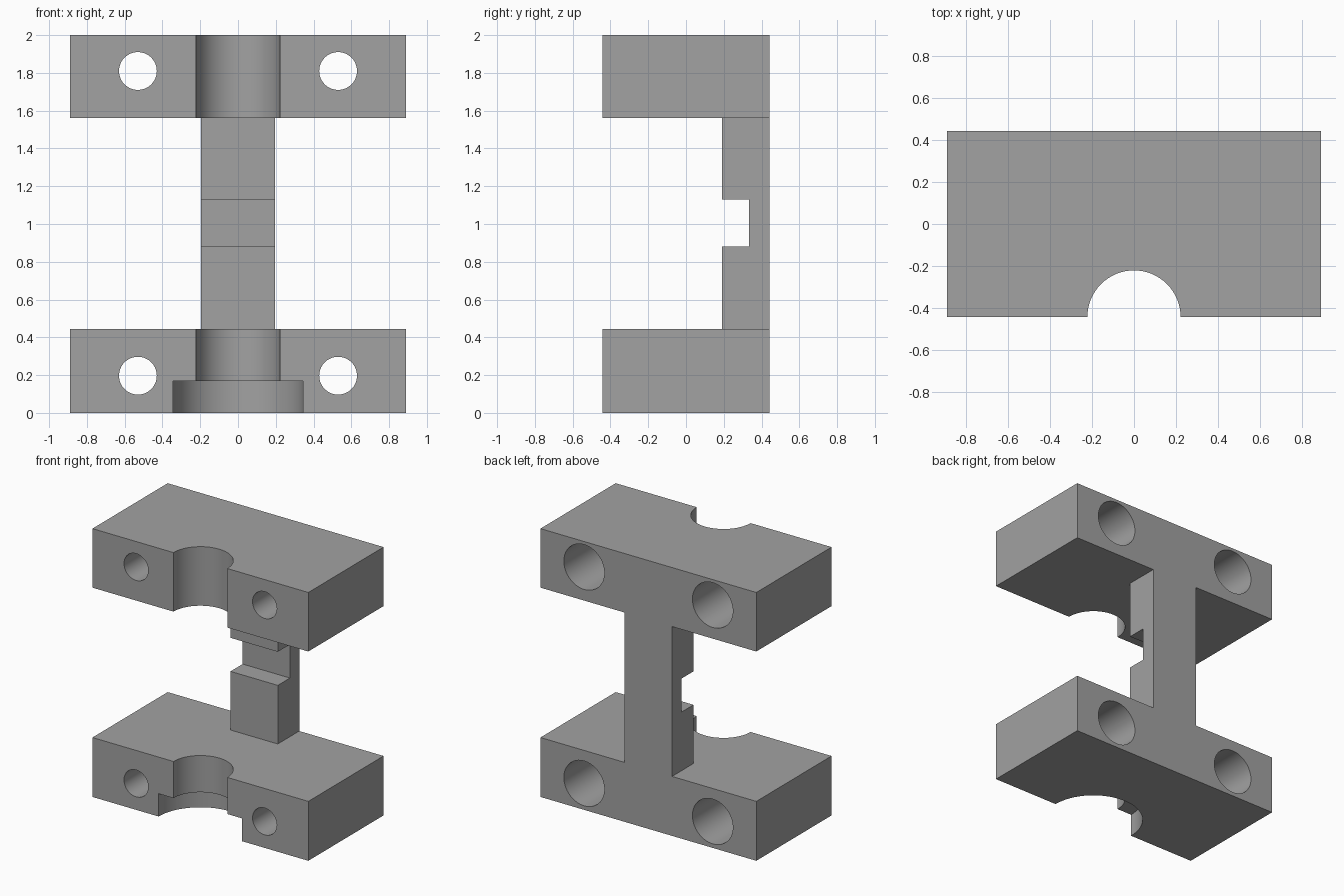
import bpy, bmesh, math
from mathutils import Matrix

if "Cube" in bpy.data.objects:
    bpy.data.objects.remove(bpy.data.objects["Cube"])

W, D, H = 0.89, 0.443, 2.0           # half width, half depth, height
CLAMP = 0.443                        # clamp block height
WEB, WEB_FRONT = 0.195, 0.19         # web half width and front plane

grey = bpy.data.materials.new("plain grey")
grey.use_nodes = True
colour = (0.36, 0.36, 0.36, 1)
grey.diffuse_color = colour
grey.node_tree.nodes["Principled BSDF"].inputs["Base Color"].default_value = colour


def finish(name, bm):
    bmesh.ops.recalc_face_normals(bm, faces=bm.faces)
    mesh = bpy.data.meshes.new(name)
    bm.to_mesh(mesh)
    bm.free()
    mesh.materials.append(grey)
    obj = bpy.data.objects.new(name, mesh)
    bpy.context.collection.objects.link(obj)
    return obj


def prism(name, outline, z0, z1):
    """Extrude an xy outline from z0 to z1."""
    bm = bmesh.new()
    face = bm.faces.new([bm.verts.new((x, y, z0)) for x, y in outline])
    top = bmesh.ops.extrude_face_region(bm, geom=[face])["geom"]
    verts = [v for v in top if isinstance(v, bmesh.types.BMVert)]
    bmesh.ops.translate(bm, verts=verts, vec=(0, 0, z1 - z0))
    return finish(name, bm)


def rect(x0, x1, y0, y1):
    return [(x0, y0), (x1, y0), (x1, y1), (x0, y1)]


def stepped_rod(name, steps, matrix, n=64):
    """Solid of revolution about z through (radius, z) points."""
    bm = bmesh.new()
    rings = []
    for r, z in steps:
        rings.append([bm.verts.new((r * math.cos(2 * math.pi * i / n),
                                    r * math.sin(2 * math.pi * i / n), z)) for i in range(n)])
    for a, b in zip(rings, rings[1:]):
        for i in range(n):
            j = (i + 1) % n
            bm.faces.new((a[i], a[j], b[j], b[i]))
    bm.faces.new(rings[0])
    bm.faces.new(rings[-1])
    bmesh.ops.transform(bm, matrix=matrix, verts=bm.verts)
    return finish(name, bm)


body = prism("clamp_bracket", rect(-W, W, -D, D), 0, H)
cutters = []

# Space around the central web, between the two clamp blocks
cutters.append(prism("web_cutter", [(-1, -1), (1, -1), (1, 1), (WEB, 1), (WEB, WEB_FRONT),
                                    (-WEB, WEB_FRONT), (-WEB, 1), (-1, 1)], CLAMP, 1.56))

# Notch across the web front
cutters.append(prism("notch_cutter", rect(-0.3, 0.3, 0, 0.333), 0.88, 1.13))

# Half-round channel with a wider seat at the bottom
cutters.append(stepped_rod("channel_cutter", [(0.345, -0.1), (0.345, 0.17), (0.222, 0.17), (0.222, 2.1)],
                           Matrix.Translation((0, -D, 0))))

# Counterbored bolt holes, wide at the back
for x in (-0.53, 0.53):
    for z in (0.197, 1.81):
        place = Matrix.Translation((x, 0, z)) @ Matrix.Rotation(-math.pi / 2, 4, "X")
        cutters.append(stepped_rod("bolt_hole_cutter",
                                   [(0.1, -0.6), (0.1, -0.05), (0.167, -0.05), (0.167, 0.6)], place))

for cutter in cutters:
    mod = body.modifiers.new("cut", "BOOLEAN")
    mod.operation = "DIFFERENCE"
    mod.solver = "EXACT"
    mod.object = cutter

# Apply the cuts, then drop the cutters
bpy.context.view_layer.update()
graph = bpy.context.evaluated_depsgraph_get()
body_mesh = bpy.data.meshes.new_from_object(body.evaluated_get(graph))
body.modifiers.clear()
body.data = body_mesh
for cutter in cutters:
    bpy.data.objects.remove(cutter)

bpy.ops.object.select_all(action="DESELECT")
body.select_set(True)
bpy.context.view_layer.objects.active = body
bpy.ops.object.shade_smooth_by_angle(angle=math.radians(30))
